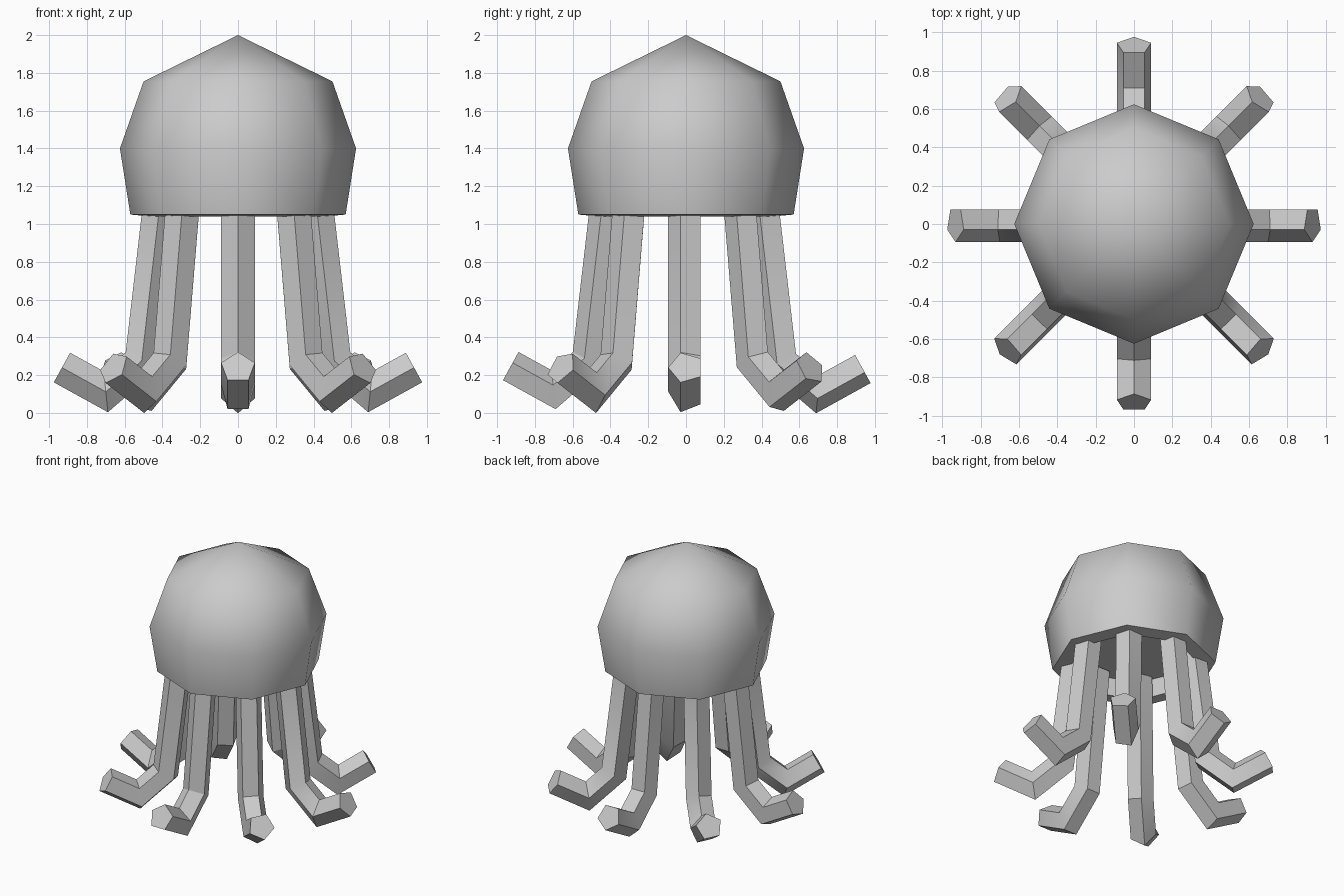
import bpy, bmesh, math
from mathutils import Vector

if "Cube" in bpy.data.objects:
    bpy.data.objects.remove(bpy.data.objects["Cube"])


def make_object(name, bm, angle=None):
    bmesh.ops.recalc_face_normals(bm, faces=bm.faces)
    mesh = bpy.data.meshes.new(name)
    bm.to_mesh(mesh)
    bm.free()
    ob = bpy.data.objects.new(name, mesh)
    bpy.context.collection.objects.link(ob)
    if angle is not None:
        bpy.ops.object.select_all(action='DESELECT')
        ob.select_set(True)
        bpy.context.view_layer.objects.active = ob
        bpy.ops.object.shade_smooth_by_angle(angle=math.radians(angle))
    return ob


def bridge(bm, a, b):
    n = len(a)
    return [bm.faces.new((a[i], a[(i + 1) % n], b[(i + 1) % n], b[i])) for i in range(n)]


# Eight-sided dome: smooth outside, flat rim, recessed underside
bm = bmesh.new()
profile = [(0.5, 1.755), (0.625, 1.4), (0.57, 1.05), (0.46, 1.04), (0.46, 1.18)]
rings = [[bm.verts.new((r * math.cos(k * math.pi / 4), r * math.sin(k * math.pi / 4), z))
          for k in range(8)] for r, z in profile]
apex = bm.verts.new((0, 0, 2))
smooth = [bm.faces.new((rings[0][i], rings[0][(i + 1) % 8], apex)) for i in range(8)]
for i in range(len(rings) - 1):
    faces = bridge(bm, rings[i], rings[i + 1])
    if i < 2:
        smooth += faces
bm.faces.new(rings[-1])
for f in smooth:
    f.smooth = True
make_object("head", bm)

# Tentacle path as (radius, height)
PATH = [Vector(p) for p in ((0.405, 1.18), (0.51, 0.275), (0.70, 0.112), (0.932, 0.24))]
SECTION_RADIUS = 0.094


def tentacle(index):
    a = index * math.pi / 4
    out = Vector((math.cos(a), math.sin(a), 0))
    side = Vector((-math.sin(a), math.cos(a), 0))
    bm = bmesh.new()
    loops = []
    for i, p in enumerate(PATH):
        d1 = (PATH[i] - PATH[i - 1]).normalized() if i else (PATH[1] - PATH[0]).normalized()
        d2 = (PATH[i + 1] - PATH[i]).normalized() if i < len(PATH) - 1 else d1
        t = (d1 + d2).normalized()
        stretch = 1 / t.dot(d1)
        across = Vector((-t.y, t.x)) * stretch
        loop = []
        # Five-sided section, one corner toward the front on every tentacle
        for k in range(5):
            b = -math.pi / 2 - a + k * math.tau / 5
            u, v = SECTION_RADIUS * math.cos(b), SECTION_RADIUS * math.sin(b)
            q = p + across * u
            loop.append(bm.verts.new(out * q.x + side * v + Vector((0, 0, q.y))))
        loops.append(loop)
    for s, e in zip(loops, loops[1:]):
        bridge(bm, s, e)
    bm.faces.new(loops[0])
    bm.faces.new(loops[-1])
    make_object(f"tentacle_{index + 1}", bm, 30)


for n in range(8):
    tentacle(n)
